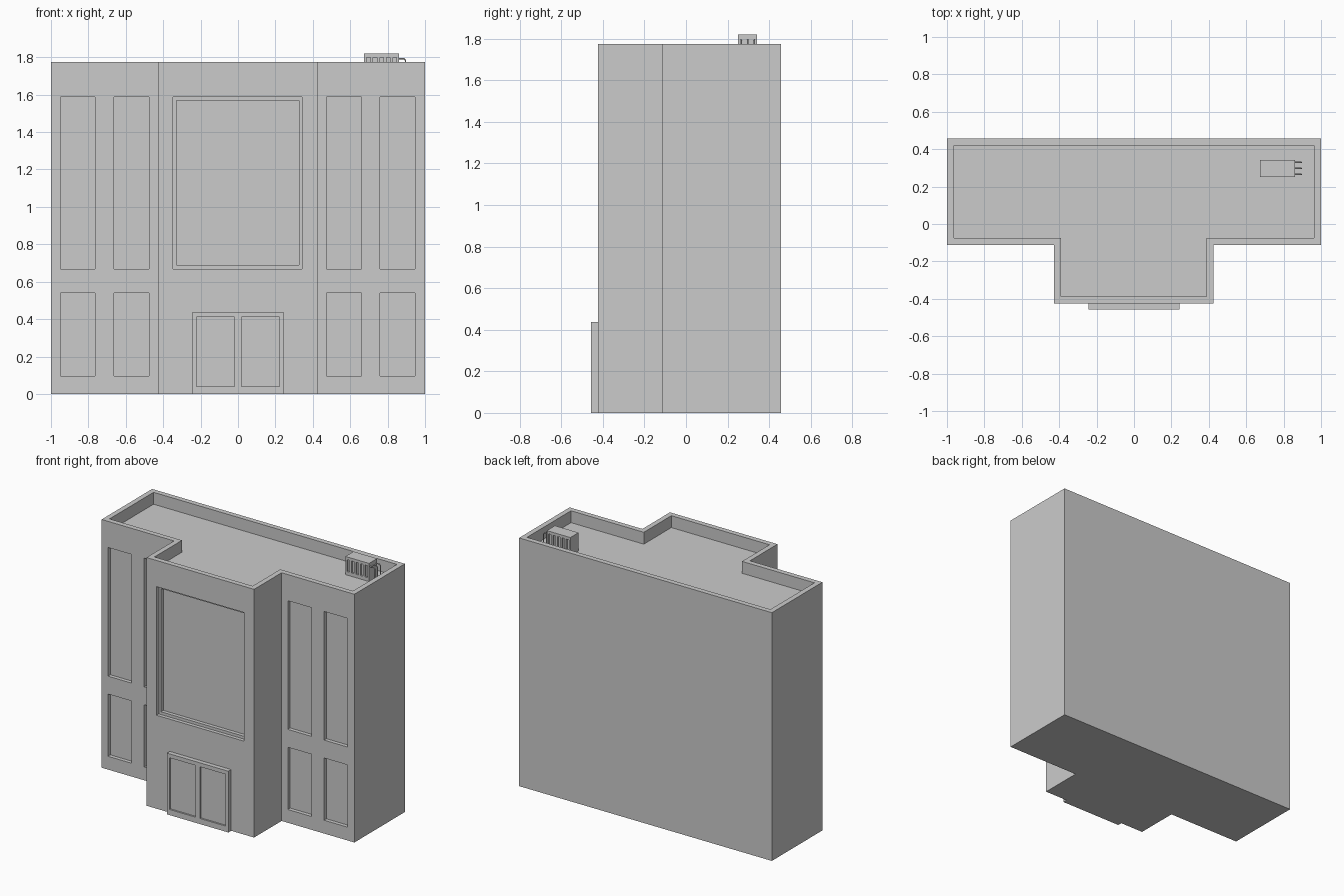
import bpy, bmesh

if "Cube" in bpy.data.objects:
    bpy.data.objects.remove(bpy.data.objects["Cube"])

def prism(name, pts, z0, z1):
    """Extrude a floor outline from z0 to z1."""
    bm = bmesh.new()
    low = [bm.verts.new((x, y, z0)) for x, y in pts]
    high = [bm.verts.new((x, y, z1)) for x, y in pts]
    bm.faces.new(low)
    bm.faces.new(high)
    n = len(pts)
    for i in range(n):
        j = (i + 1) % n
        bm.faces.new((low[i], low[j], high[j], high[i]))
    bmesh.ops.recalc_face_normals(bm, faces=bm.faces)
    me = bpy.data.meshes.new(name)
    bm.to_mesh(me)
    bm.free()
    ob = bpy.data.objects.new(name, me)
    bpy.context.collection.objects.link(ob)
    return ob

def box(name, x0, x1, y0, y1, z0, z1):
    return prism(name, [(x0, y0), (x1, y0), (x1, y1), (x0, y1)], z0, z1)

def carve(ob, cutters):
    """Subtract the cutters, bake the result and remove the cutters."""
    for c in cutters:
        c.hide_render = True
        m = ob.modifiers.new("cut", 'BOOLEAN')
        m.operation, m.solver, m.object = 'DIFFERENCE', 'EXACT', c
    dg = bpy.context.evaluated_depsgraph_get()
    dg.update()
    me = bpy.data.meshes.new_from_object(ob.evaluated_get(dg))
    ob.modifiers.clear()
    ob.data = me
    for c in cutters:
        bpy.data.objects.remove(c)

def footprint(t):
    """T-shaped outline, shrunk inward by t."""
    return [(-1 + t, -.113 + t), (-.427 + t, -.113 + t), (-.427 + t, -.424 + t),
            (.424 - t, -.424 + t), (.424 - t, -.113 + t), (1 - t, -.113 + t),
            (1 - t, .458 - t), (-1 + t, .458 - t)]

TOP, ROOF = 1.775, 1.69

# building shell with sunken roof
shell = prism("building_shell", footprint(0), 0, TOP)
cuts = [prism("roof_cutter", footprint(.037), ROOF, TOP + .1)]

# recessed wing windows
for x0, x1 in ((-.95, -.765), (-.663, -.475), (.473, .66), (.76, .947)):
    for z0, z1 in ((.095, .54), (.668, 1.588)):
        cuts.append(box("window_cutter", x0, x1, -.2, -.086, z0, z1))

# stepped central window
cuts.append(box("big_window_cutter", -.348, .343, -.5, -.398, .668, 1.588))
cuts.append(box("big_pane_cutter", -.33, .325, -.5, -.372, .688, 1.568))
carve(shell, cuts)

# double entrance door with shallow panels
door = box("entrance_door", -.243, .243, -.456, -.42, 0, .438)
carve(door, [box("panel_cutter", a, b, -.5, -.444, .04, .41)
             for a, b in ((-.222, -.018), (.018, .222))])

# rooftop vent unit with slots on front and back
vent = box("roof_vent_unit", .675, .862, .25, .342, ROOF, 1.82)
slots = []
for i in range(5):
    x = .698 + i * .035
    for y0, y1 in ((.2, .262), (.33, .4)):
        slots.append(box("slot_cutter", x - .01, x + .01, y0, y1, 1.715, 1.8))
carve(vent, slots)

# pipes bending from the vent unit down to the roof
for i in range(3):
    y = .265 + i * .032
    cu = bpy.data.curves.new("vent_pipe", 'CURVE')
    cu.dimensions = '3D'
    cu.bevel_depth, cu.bevel_resolution = .004, 1
    cu.use_fill_caps = True
    pts = [(.855, y, 1.792), (.888, y, 1.792), (.896, y, 1.784), (.896, y, ROOF)]
    sp = cu.splines.new('POLY')
    sp.points.add(len(pts) - 1)
    for p, co in zip(sp.points, pts):
        p.co = (*co, 1)
    bpy.context.collection.objects.link(bpy.data.objects.new("vent_pipe", cu))
